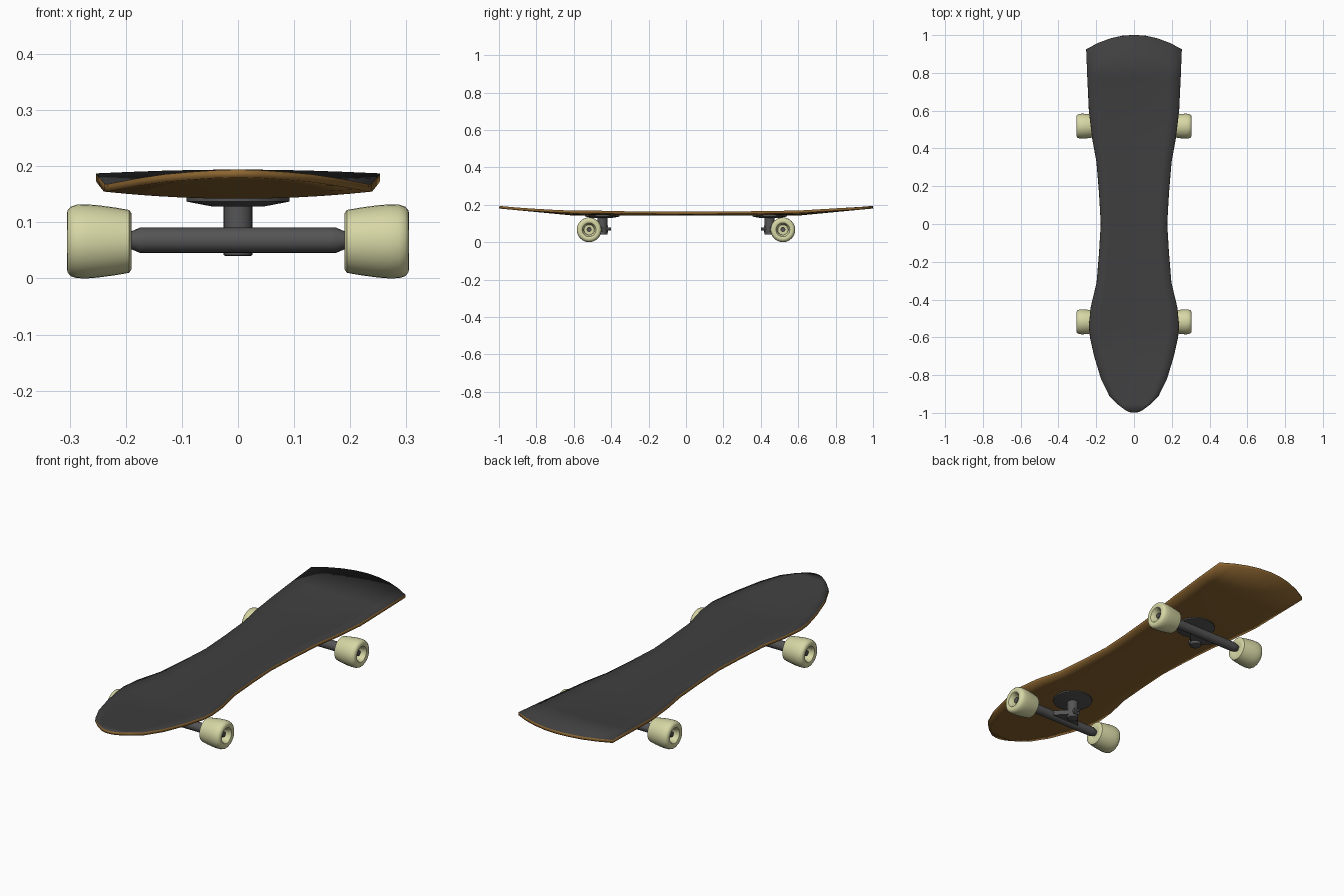
import bpy, bmesh, math
from mathutils import Vector

if "Cube" in bpy.data.objects:
    bpy.data.objects.remove(bpy.data.objects["Cube"])


def material(name, rgb):
    m = bpy.data.materials.new(name)
    m.diffuse_color = (*rgb, 1)
    m.use_nodes = True
    m.node_tree.nodes["Principled BSDF"].inputs["Base Color"].default_value = m.diffuse_color
    return m


GRIP = material("grip", (0.05, 0.05, 0.052))
WOOD = material("wood", (0.26, 0.13, 0.03))
METAL = material("metal", (0.09, 0.09, 0.09))
WHEEL = material("urethane", (0.68, 0.68, 0.38))


def finish(name, bm, mats, angle=35):
    bmesh.ops.remove_doubles(bm, verts=bm.verts, dist=1e-5)
    bmesh.ops.recalc_face_normals(bm, faces=bm.faces)
    me = bpy.data.meshes.new(name)
    bm.to_mesh(me)
    bm.free()
    ob = bpy.data.objects.new(name, me)
    bpy.context.collection.objects.link(ob)
    for m in mats:
        me.materials.append(m)
    bpy.ops.object.select_all(action='DESELECT')
    ob.select_set(True)
    bpy.context.view_layer.objects.active = ob
    bpy.ops.object.shade_smooth_by_angle(angle=math.radians(angle))
    return ob


def lathe(name, profile, axis, loc, mat, sign=1, segs=24):
    """Revolve (distance along axis, radius) points around an axis."""
    bm = bmesh.new()
    rings = []
    for a, r in profile:
        ring = []
        for i in range(segs):
            t = 2 * math.pi * i / segs
            c, s = r * math.cos(t), r * math.sin(t)
            p = {'x': (sign * a, c, s), 'y': (c, sign * a, s), 'z': (c, s, a)}[axis]
            ring.append(bm.verts.new(Vector(p) + Vector(loc)))
        rings.append(ring)
    for r0, r1 in zip(rings, rings[1:]):
        for i in range(segs):
            j = (i + 1) % segs
            bm.faces.new((r0[i], r0[j], r1[j], r1[i]))
    return finish(name, bm, [mat])


# Deck: stations (y, half width), swept across with kicked ends and a concave middle
stations = [(-0.985, 0.045), (-0.955, 0.085), (-0.91, 0.13), (-0.82, 0.174), (-0.70, 0.21),
            (-0.60, 0.232), (-0.54, 0.238), (-0.44, 0.228), (-0.31, 0.197), (-0.15, 0.184),
            (0, 0.175), (0.16, 0.184), (0.33, 0.198), (0.45, 0.22), (0.60, 0.238),
            (0.78, 0.247), (0.925, 0.253)]
columns = [-1, -0.75, -0.5, -0.25, 0, 0.25, 0.5, 0.75, 1]


def deck_point(y, w, t):
    x = w * t
    if y > 0.9:
        y = 1.0 - 1.18 * x * x          # rounded tail edge
    elif y < -0.98:
        y = -0.998 + 0.013 * t * t      # rounded nose tip
    lift = max(0, abs(y) - 0.6) / 0.4
    fade = max(0, 1 - 1.2 * lift)
    return x, y, 0.156 + 0.038 * lift + 0.013 * fade * (x / 0.24) ** 2


bm = bmesh.new()
rows = [[bm.verts.new(deck_point(y, w, t)) for t in columns] for y, w in stations]
for a, b in zip(rows, rows[1:]):
    for i in range(len(columns) - 1):
        bm.faces.new((a[i], a[i + 1], b[i + 1], b[i]))
deck = finish("deck", bm, [GRIP, WOOD])
if deck.data.polygons[0].normal.z < 0:
    deck.data.flip_normals()
sol = deck.modifiers.new("thickness", 'SOLIDIFY')
sol.thickness, sol.offset = 0.014, -1
sol.material_offset = sol.material_offset_rim = 1

# Trucks and wheels, mirrored front to back and side to side
wheel_profile = [(0.194, 0), (0.194, 0.02), (0.19, 0.032), (0.19, 0.050), (0.194, 0.056),
                 (0.22, 0.0605), (0.25, 0.0645), (0.27, 0.066), (0.287, 0.0655), (0.298, 0.062),
                 (0.304, 0.055), (0.305, 0.046), (0.302, 0.037), (0.292, 0.031), (0.268, 0.027),
                 (0.268, 0)]
for end, s in (("front", -1), ("rear", 1)):
    ay, ky, az = s * 0.518, s * 0.447, 0.067
    lathe(end + "_baseplate", [(0.146, 0), (0.146, 0.092), (0.137, 0.092), (0.128, 0.045), (0.128, 0)],
          'z', (0, ky, 0), METAL, segs=16)
    lathe(end + "_kingpin", [(0.135, 0), (0.135, 0.026), (0.042, 0.026), (0.040, 0.022), (0.040, 0)],
          'z', (0, ky, 0), METAL, segs=20)
    lathe(end + "_pivot_bolt", [(0, 0), (0, 0.018), (0.03, 0.018), (0.03, 0.007), (0.045, 0.007), (0.045, 0)],
          'y', (0, ky, 0.07), METAL, sign=-s, segs=12)
    half = [(0.165, 0.0225), (0.175, 0.0225), (0.19, 0.016), (0.27, 0.013), (0.287, 0.013), (0.287, 0)]
    lathe(end + "_hanger", [(-a, r) for a, r in reversed(half)] + half,
          'x', (0, ay, az + 0.001), METAL, segs=20)

    # Triangular yoke joining hanger to kingpin
    bm = bmesh.new()
    f = bm.faces.new([bm.verts.new((x, y, 0.056)) for x, y in
                      ((-0.095, ay), (0.095, ay), (0.028, ky), (0.014, ky - s * 0.025),
                       (-0.014, ky - s * 0.025), (-0.028, ky))])
    ext = bmesh.ops.extrude_face_region(bm, geom=[f])
    bmesh.ops.translate(bm, vec=(0, 0, 0.024),
                        verts=[v for v in ext["geom"] if isinstance(v, bmesh.types.BMVert)])
    finish(end + "_yoke", bm, [METAL])

    for side, sx in (("left", -1), ("right", 1)):
        lathe(f"{end}_{side}_wheel", wheel_profile, 'x', (0, ay, 0.066), WHEEL, sign=sx, segs=32)
